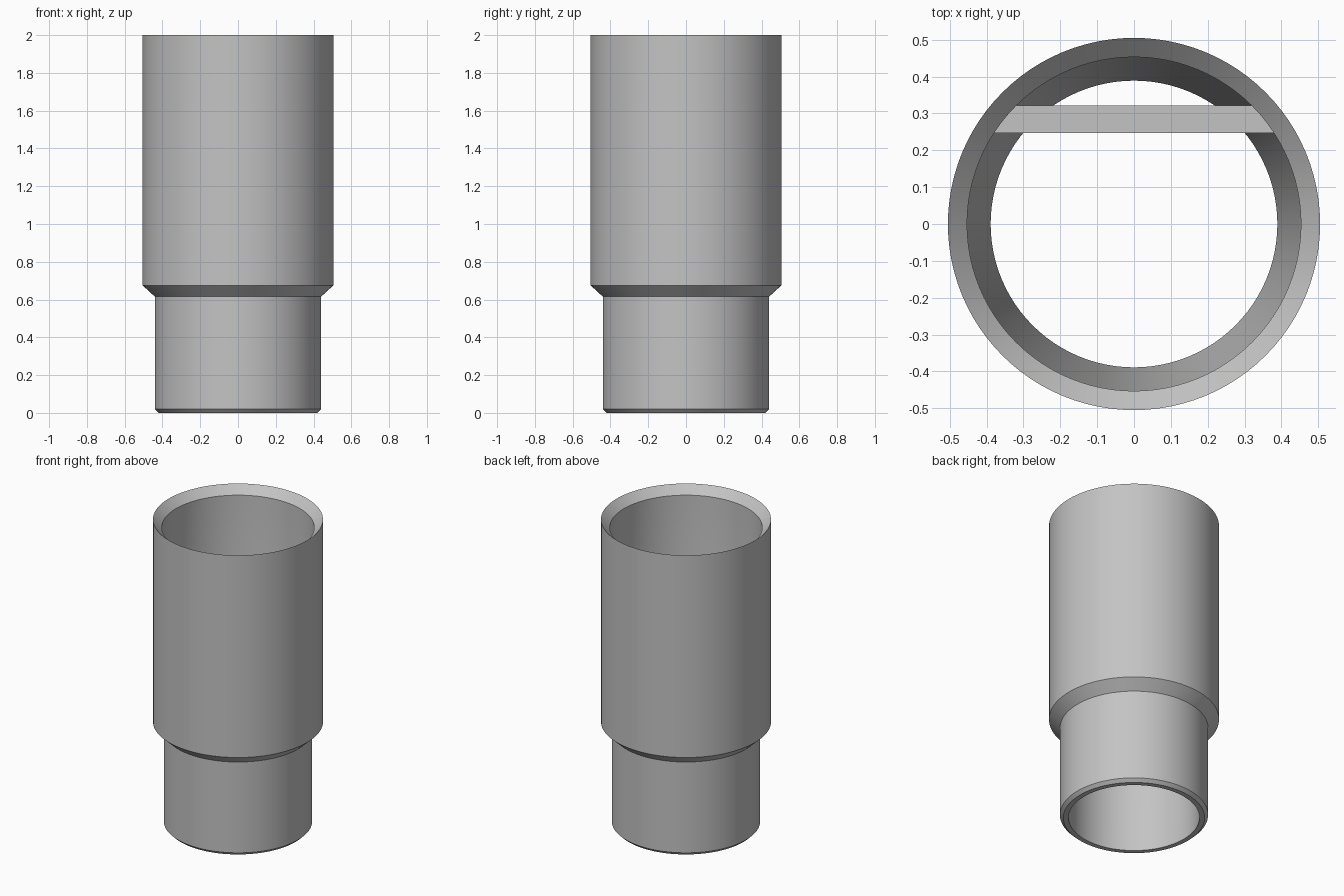
import bpy, bmesh, math

cube = bpy.data.objects.get("Cube")
if cube:
    bpy.data.objects.remove(cube, do_unlink=True)

SEGMENTS = 96

grey = bpy.data.materials.new("plain grey")
grey.use_nodes = True
colour = (0.55, 0.55, 0.55, 1.0)
grey.diffuse_color = colour
grey.node_tree.nodes["Principled BSDF"].inputs["Base Color"].default_value = colour


def add_object(name, bm):
    """Turn a bmesh into a linked object with the grey material."""
    bmesh.ops.recalc_face_normals(bm, faces=bm.faces)
    mesh = bpy.data.meshes.new(name)
    bm.to_mesh(mesh)
    bm.free()
    mesh.materials.append(grey)
    obj = bpy.data.objects.new(name, mesh)
    bpy.context.collection.objects.link(obj)
    return obj


def lathe(name, profile):
    """Revolve a closed (radius, height) profile around z."""
    bm = bmesh.new()
    rings = []
    for i in range(SEGMENTS):
        a = math.tau * i / SEGMENTS
        rings.append([bm.verts.new((r * math.cos(a), r * math.sin(a), z)) for r, z in profile])
    n = len(profile)
    for i in range(SEGMENTS):
        here, there = rings[i], rings[(i + 1) % SEGMENTS]
        for j in range(n):
            k = (j + 1) % n
            bm.faces.new((here[j], there[j], there[k], here[k]))
    return add_object(name, bm)


# Stepped tube: outside going up, bevelled mouth, then the bore going down
tube = lathe("stepped_tube", [
    (0.42, 0.0), (0.44, 0.02), (0.44, 0.615), (0.505, 0.675),
    (0.505, 2.0), (0.453, 1.948), (0.453, 1.05), (0.389, 0.6), (0.389, 0.0),
])
bpy.ops.object.select_all(action="DESELECT")
tube.select_set(True)
bpy.context.view_layer.objects.active = tube
bpy.ops.object.shade_smooth_by_angle(angle=math.radians(30))

# Cross bar set into the bore behind the centre, its ends sunk into the wall
bm = bmesh.new()
corners = []
for y, signs in ((0.247, (-1, 1)), (0.321, (1, -1))):
    reach = math.sqrt(0.475 ** 2 - y ** 2)
    corners += [bm.verts.new((s * reach, y, 1.1)) for s in signs]
base = bm.faces.new(corners)
top = bmesh.ops.extrude_face_region(bm, geom=[base], use_keep_orig=True)
bmesh.ops.translate(bm, vec=(0, 0, 0.075),
                    verts=[v for v in top["geom"] if isinstance(v, bmesh.types.BMVert)])
add_object("cross_bar", bm)
